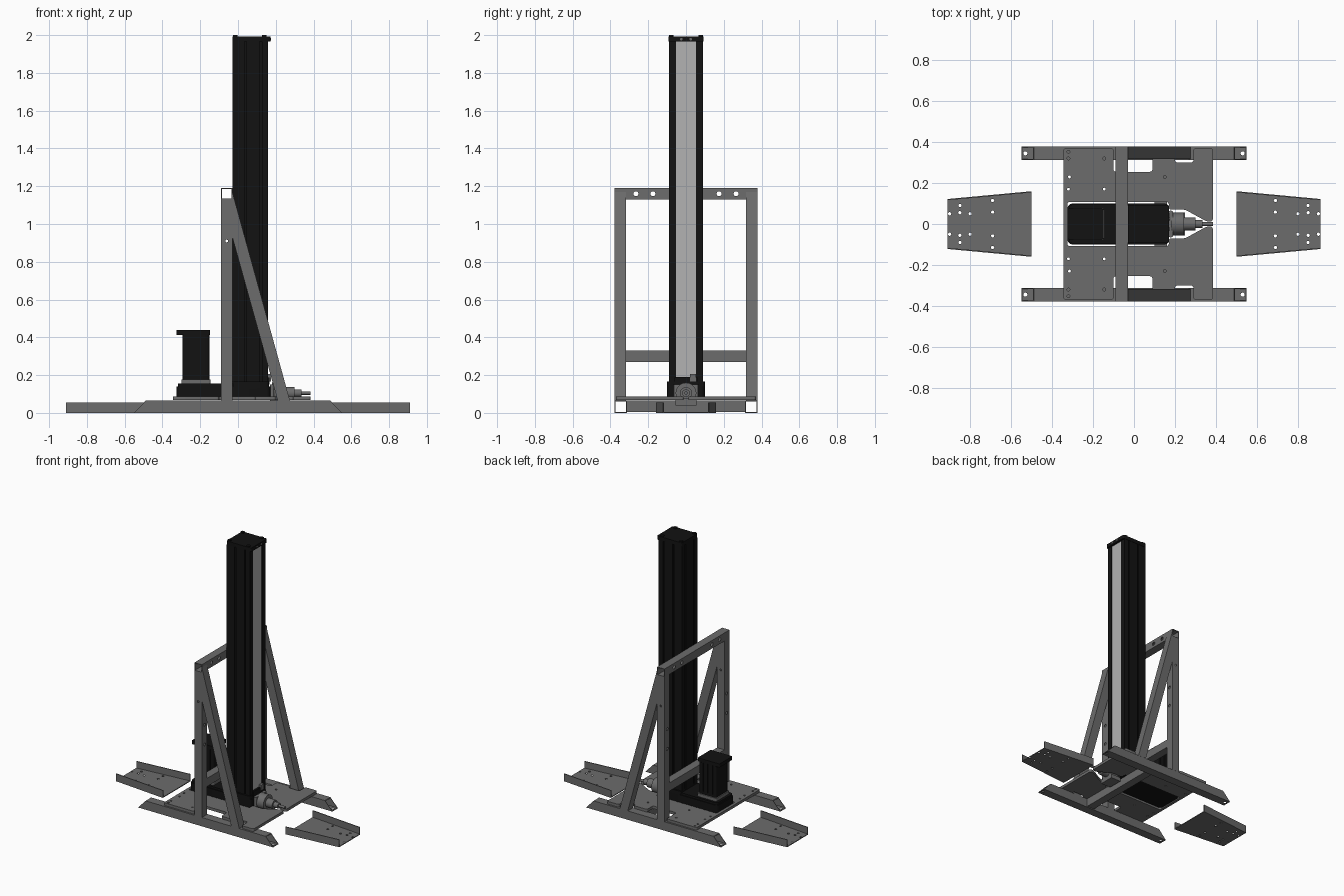
import bpy, bmesh, math
from mathutils import Matrix, Vector

if "Cube" in bpy.data.objects:
    bpy.data.objects.remove(bpy.data.objects["Cube"])


def material(name, v):
    m = bpy.data.materials.new(name)
    m.diffuse_color = (v, v, v, 1)
    m.use_nodes = True
    m.node_tree.nodes["Principled BSDF"].inputs["Base Color"].default_value = m.diffuse_color
    return m


STEEL = material("steel", 0.15)
BLACK = material("black_anodised", 0.006)
STRIP = material("cover_strip_grey", 0.45)


def finish(name, bm, mat):
    bmesh.ops.recalc_face_normals(bm, faces=bm.faces)
    me = bpy.data.meshes.new(name)
    bm.to_mesh(me)
    bm.free()
    me.materials.append(mat)
    ob = bpy.data.objects.new(name, me)
    bpy.context.collection.objects.link(ob)
    return ob


def prism(name, pts, z0, z1, mat=STEEL, r=0):
    """Extrude an xy outline from z0 to z1, optionally rounding its corners."""
    bm = bmesh.new()
    f = bm.faces.new([bm.verts.new((x, y, z0)) for x, y in pts])
    g = bmesh.ops.extrude_face_region(bm, geom=[f])
    bmesh.ops.translate(bm, vec=(0, 0, z1 - z0),
                        verts=[v for v in g["geom"] if isinstance(v, bmesh.types.BMVert)])
    if r:
        edges = [e for e in bm.edges if abs(e.verts[0].co.z - e.verts[1].co.z) > 1e-5]
        bmesh.ops.bevel(bm, geom=edges, offset=r, segments=4, profile=0.5,
                        affect='EDGES', clamp_overlap=True)
    return finish(name, bm, mat)


def box(name, x0, x1, y0, y1, z0, z1, mat=STEEL, r=0):
    return prism(name, [(x0, y0), (x1, y0), (x1, y1), (x0, y1)], z0, z1, mat, r)


def tube(name, fn, h=0.03, wall=0.004):
    """Hollow square tube; fn(u, v, end) places each section corner."""
    bm = bmesh.new()
    rings = []
    for s in (h, h - wall):
        for end in (0, 1):
            rings.append([bm.verts.new(fn(u * s, v * s, end))
                          for u, v in ((-1, -1), (1, -1), (1, 1), (-1, 1))])
    oa, ob, ia, ib = rings
    for a, b in ((oa, ob), (ia, ib), (oa, ia), (ob, ib)):
        for i in range(4):
            j = (i + 1) % 4
            bm.faces.new((a[i], a[j], b[j], b[i]))
    return finish(name, bm, STEEL)


def cylinder(bm, c, r, length, axis):
    rot = Vector((0, 0, 1)).rotation_difference(Vector(axis)).to_matrix().to_4x4()
    bmesh.ops.create_cone(bm, cap_ends=True, segments=20, radius1=r, radius2=r,
                          depth=length, matrix=Matrix.Translation(c) @ rot)


def rod(name, x0, x1, z, r, mat=STEEL):
    bm = bmesh.new()
    cylinder(bm, ((x0 + x1) / 2, 0, z), r, x1 - x0, (1, 0, 0))
    return finish(name, bm, mat)


def drill(ob, centres, r, length, axis=(0, 0, 1)):
    bm = bmesh.new()
    for c in centres:
        cylinder(bm, c, r, length, axis)
    cutter = finish("drill", bm, STEEL)
    cutter.hide_render = True
    mod = ob.modifiers.new("holes", 'BOOLEAN')
    mod.operation, mod.object, mod.solver = 'DIFFERENCE', cutter, 'EXACT'
    dg = bpy.context.evaluated_depsgraph_get()
    me = bpy.data.meshes.new_from_object(ob.evaluated_get(dg))
    ob.modifiers.clear()
    ob.data = me
    bpy.data.objects.remove(cutter)


# Frame: skid rails, posts and diagonal braces on both sides
for s, side in ((-1, "front"), (1, "back")):
    y = s * 0.345
    rail = tube(side + "_rail", lambda u, v, e: (
        (2 * e - 1) * (0.55 - 0.95 * (v + 0.0325)), y + u, 0.0325 + v), h=0.0325)
    drill(rail, [(-0.53, y, 0), (0.53, y, 0)], 0.01, 0.03)
    post = tube(side + "_post", lambda u, v, e: (-0.06 + v, y + u + s * 0.003,
                                                 0.065 + e * 1.065))
    drill(post, [(-0.06, y, 0.59), (-0.06, y, 0.735)], 0.011, 0.2, (1, 0, 0))
    drill(post, [(-0.06, y, 0.91)], 0.007, 0.2, (0, 1, 0))

    def brace(u, v, e):
        t = (v + 0.03) / 0.06
        bottom, top = Vector((0.21 + 0.065 * t, 0.065)), Vector((-0.03, 0.93 + 0.24 * t))
        p = bottom.lerp(top, e)
        return (p.x, y + u + s * 0.003, p.y)
    tube(side + "_brace", brace)

# Cross members
beam = tube("top_beam", lambda u, v, e: (-0.06 + u, (2 * e - 1) * 0.378, 1.16 + v))
drill(beam, [(-0.06, k * a, 1.16) for k in (-1, 1) for a in (0.175, 0.265)], 0.013, 0.2, (1, 0, 0))
tube("lower_cross_beam", lambda u, v, e: (-0.06 + u, (2 * e - 1) * 0.318, 0.30 + v))
tube("base_cross_beam", lambda u, v, e: (0.13 + u, (2 * e - 1) * 0.313, 0.036 + v))

# Base plate: C-shaped outline, open toward the spindle end
half = [(-0.345, 0.37), (-0.1, 0.37), (-0.1, 0.255), (0.09, 0.255), (0.09, 0.325),
        (0.2, 0.325), (0.2, 0.3), (0.29, 0.3), (0.29, 0.37), (0.385, 0.37), (0.385, 0.012),
        (0.355, 0.012), (0.25, 0.07), (0.17, 0.07), (0.17, 0.108), (-0.325, 0.108)]
plate = prism("base_plate", half + [(x, -y) for x, y in reversed(half)], 0.068, 0.088, r=0.012)
drill(plate, [(x, k * y, 0.078) for k in (-1, 1) for x, y in (
    (-0.32, 0.352), (-0.32, 0.32), (-0.315, 0.23), (-0.32, 0.17),
    (-0.145, 0.32), (-0.145, 0.17), (0.15, 0.23))], 0.007, 0.1)

# Tapered end trays with upturned sides
for s, side in ((-1, "left"), (1, "right")):
    quad = [(s * 0.5, -0.16), (s * 0.91, -0.122), (s * 0.91, 0.122), (s * 0.5, 0.16)]
    floor = prism(side + "_tray_floor", quad, 0, 0.006)
    drill(floor, [(s * x, k * y, 0) for k in (-1, 1) for x, y in (
        (0.69, 0.058), (0.69, 0.115), (0.80, 0.05), (0.85, 0.09), (0.85, 0.055), (0.90, 0.05))],
        0.008, 0.05)
    for k, edge in ((-1, "front"), (1, "back")):
        prism(side + "_tray_" + edge + "_flange",
              [(s * 0.5, k * 0.16), (s * 0.91, k * 0.122),
               (s * 0.91, k * 0.116), (s * 0.5, k * 0.154)], 0, 0.055)

# Column: slotted extrusion with a recessed cover strip
col = [(0.15, 0.053), (0.16, 0.053), (0.16, 0.09)]
for x in (0.12, 0.04):
    col += [(x + 0.006, 0.09), (x + 0.006, 0.082), (x - 0.006, 0.082), (x - 0.006, 0.09)]
col += [(-0.03, 0.09)]
for y in (0.05,):
    col += [(-0.03, y + 0.006), (-0.022, y + 0.006), (-0.022, y - 0.006), (-0.03, y - 0.006)]
prism("column", col + [(x, -y) for x, y in reversed(col)], 0.15, 1.965, BLACK)
box("cover_strip", 0.149, 0.157, -0.052, 0.052, 0.19, 1.965, STRIP)
box("column_cap", -0.03, 0.172, -0.092, 0.092, 1.965, 1.993, BLACK, 0.008)
for k in (-1, 1):
    for x in (-0.015, 0.14):
        box("cap_bolt", x - 0.012, x + 0.012, k * 0.077 - 0.012, k * 0.077 + 0.012,
            1.99, 2.0, BLACK, 0.006)
    rod("cap_screw", 0.168, 0.175, 1.979, 0.007).location.y = k * 0.025
box("column_foot", -0.03, 0.163, -0.1, 0.1, 0.13, 0.165, BLACK, 0.015)
box("foot_clamp", 0.1, 0.168, -0.06, 0.06, 0.15, 0.188, BLACK)
box("limit_switch", 0.14, 0.175, 0.02, 0.052, 0.165, 0.205)

# Drive: belt housing and upright motor
box("belt_housing", -0.325, 0.172, -0.1, 0.1, 0.076, 0.14, BLACK, 0.025)
box("belt_housing_lid", -0.318, 0.165, -0.095, 0.095, 0.14, 0.155, BLACK, 0.02)
box("motor_flange", -0.3, -0.145, -0.078, 0.078, 0.155, 0.178, STEEL, 0.01)
box("motor_body", -0.293, -0.152, -0.07, 0.07, 0.178, 0.412, BLACK, 0.012)
for k in (-1, 1):
    for x in (-0.262, -0.222, -0.183):
        box("motor_rib", x - 0.008, x + 0.008, k * 0.072 - 0.004, k * 0.072 + 0.004,
            0.2, 0.412, BLACK)
box("motor_cap", -0.325, -0.148, -0.075, 0.075, 0.412, 0.438, BLACK, 0.008)

# Spindle: stepped housing and shaft
box("spindle_mount", 0.17, 0.19, -0.065, 0.065, 0.078, 0.15, STEEL, 0.008)
for name, x0, x1, r in (("spindle_housing", 0.18, 0.245, 0.055), ("spindle_collar", 0.245, 0.3, 0.032),
                        ("spindle_nut", 0.3, 0.335, 0.02), ("spindle_shaft", 0.335, 0.385, 0.009)):
    rod(name, x0, x1, 0.105, r)
box("spindle_foot", 0.17, 0.25, -0.055, 0.055, 0.04, 0.07)

# Crisp edges, smooth curves
for ob in bpy.context.scene.objects:
    ob.select_set(True)
    bpy.context.view_layer.objects.active = ob
bpy.ops.object.shade_smooth_by_angle(angle=math.radians(28))
